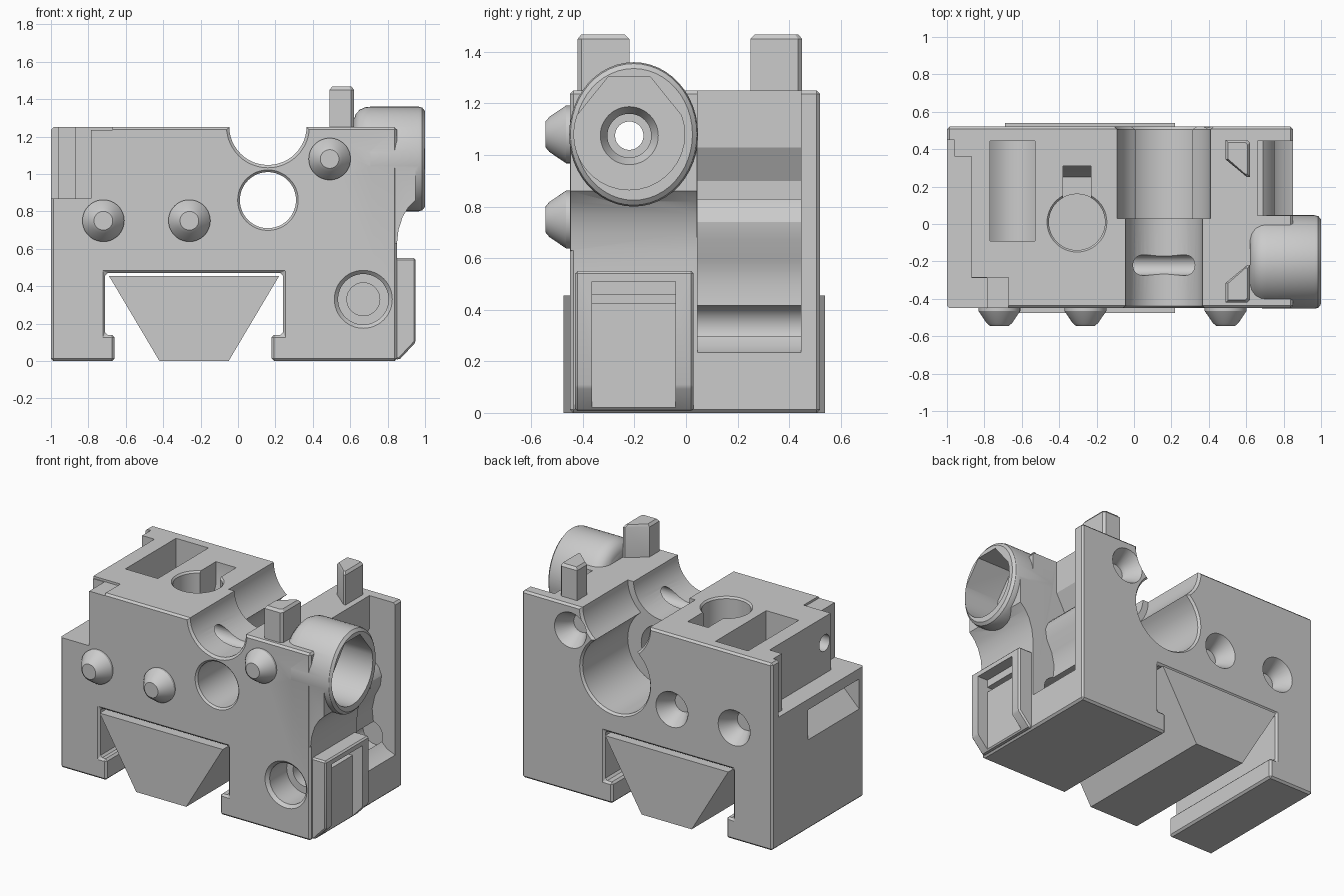
import bpy, bmesh, math

if "Cube" in bpy.data.objects:
    bpy.data.objects.remove(bpy.data.objects["Cube"], do_unlink=True)

grey = bpy.data.materials.new("plain_grey")
grey.use_nodes = True
COLOUR = (0.6, 0.6, 0.6, 1)
grey.diffuse_color = COLOUR
grey.node_tree.nodes["Principled BSDF"].inputs["Base Color"].default_value = COLOUR

# How (u, v, offset) maps to x, y, z for each extrusion axis
PLACE = {"X": lambda u, v, w: (w, u, v),
         "Y": lambda u, v, w: (u, w, v),
         "Z": lambda u, v, w: (u, v, w)}


def loft(name, axis, sections):
    """Closed solid through sections of (offset, outline)."""
    bm = bmesh.new()
    rings = [[bm.verts.new(PLACE[axis](u, v, w)) for u, v in pts] for w, pts in sections]
    n = len(rings[0])
    for a, b in zip(rings, rings[1:]):
        for i in range(n):
            j = (i + 1) % n
            bm.faces.new((a[i], a[j], b[j], b[i]))
    bm.faces.new(rings[0])
    bm.faces.new(rings[-1])
    bmesh.ops.recalc_face_normals(bm, faces=bm.faces)
    mesh = bpy.data.meshes.new(name)
    bm.to_mesh(mesh)
    bm.free()
    mesh.materials.append(grey)
    obj = bpy.data.objects.new(name, mesh)
    bpy.context.collection.objects.link(obj)
    return obj


def prism(name, axis, pts, a, b):
    return loft(name, axis, [(a, pts), (b, pts)])


def rect(u0, u1, v0, v1):
    return [(u0, v0), (u1, v0), (u1, v1), (u0, v1)]


def oval(u, v, ru, rv, n=48):
    return [(u + ru * math.cos(math.tau * i / n), v + rv * math.sin(math.tau * i / n))
            for i in range(n)]


def turned(name, axis, u, v, steps, stretch=1.0):
    """Round solid from steps of (offset, radius)."""
    return loft(name, axis, [(w, oval(u, v, r, r * stretch)) for w, r in steps])


def apply(obj, mod):
    bpy.context.view_layer.objects.active = obj
    with bpy.context.temp_override(object=obj, active_object=obj):
        bpy.ops.object.modifier_apply(modifier=mod.name)


def chamfer(obj, width):
    mod = obj.modifiers.new("chamfer", "BEVEL")
    mod.width, mod.segments = width, 1
    mod.limit_method, mod.angle_limit = "ANGLE", math.radians(40)
    apply(obj, mod)


def combine(target, other, operation):
    mod = target.modifiers.new("combine", "BOOLEAN")
    mod.operation, mod.object, mod.solver = operation, other, "EXACT"
    apply(target, mod)
    bpy.data.objects.remove(other, do_unlink=True)


def cut(other):
    combine(body, other, "DIFFERENCE")


def add(other):
    combine(body, other, "UNION")


# Main block with the lipped channel underneath
body = prism("main_block", "Y", [
    (-1, 0), (-.66, 0), (-.66, .14), (-.71, .14), (-.71, .47), (.24, .47),
    (.24, .14), (.18, .14), (.18, 0), (.85, 0), (.85, 1.25), (-1, 1.25)], -.45, .52)
chamfer(body, .013)

# Open pocket with a curved back in the left end
cut(prism("end_pocket", "Y", [
    (.9, 1.3), (.66, 1.3), (.66, 1.03), (.59, .9), (.59, .83), (.69, .83), (.73, .79),
    (.75, .74), (.74, .67), (.7, .59), (.68, .5), (.69, .41), (.73, .32), (.79, .26),
    (.85, .235), (.9, .235)], .045, .445))

# Collar and the flared neck that carries it
add(prism("neck", "Y", [
    (.7, .6), (.85, .63), (.858, .7), (.88, .77), (.91, .82), (.95, .86),
    (.95, 1.08), (.7, 1.08)], -.448, .043))
add(turned("collar", "X", -.203, 1.08, [
    (.62, .19), (.63, .215), (.65, .235), (.68, .247), (.71, .25), (.965, .25),
    (.985, .245), (1, .228)], 1.12))

# Clip frame on the left end
frame = prism("clip_frame", "Y", [
    (.83, .02), (.86, .004), (.95, .1), (.95, .55), (.83, .55)], -.43, .03)
chamfer(frame, .01)
add(frame)
cut(prism("clip_recess", "X", rect(-.365, -.04, -.1, .51), .875, 1.1))
cut(prism("clip_slot", "X", rect(-.365, -.04, .425, .46), .82, 1.1))

# Collar socket: round below, two flats and a level top above
socket = [(-.22 + .215 * math.cos(math.radians(a)), 1.08 + .215 * math.sin(math.radians(a)))
          for a in range(-200, 21, 10)]
socket += [(-.14, 1.305), (-.3, 1.305)]
cut(prism("collar_socket", "X", socket, .74, 1.1))
cut(turned("cross_bore", "X", -.22, 1.075, [
    (-1.1, .055), (.6, .055), (.6, .085), (.69, .085), (.75, .118)]))

# Rod groove in the top and the bore below it, both wider at the back
cut(turned("front_groove", "Y", .16, 1.255, [(-.5, .222), (-.45, .222), (-.438, .207), (.1, .207)]))
cut(turned("back_groove", "Y", .16, 1.255, [(.03, .25), (.505, .25), (.52, .265), (.6, .265)]))
cut(turned("front_bore", "Y", .16, .86, [(-.5, .162), (-.45, .162), (-.438, .15), (.1, .15)]))
cut(turned("back_bore", "Y", .16, .86, [(.03, .25), (.505, .25), (.52, .262), (.6, .262)]))

# Counterbored screw hole at the lower left
cut(turned("screw_hole", "Y", .67, .33, [
    (-.5, .155), (-.45, .155), (-.43, .135), (-.25, .135), (-.25, .088), (.49, .088)]))

# Screw bosses in front with tapered sinks behind
for x, z in ((-.72, .75), (-.26, .75), (.49, 1.08)):
    add(turned("boss", "Y", x, z, [(-.4, .112), (-.465, .112), (-.53, .068), (-.545, .05)]))
    cut(turned("sink", "Y", x, z, [(.4, .06), (.43, .065), (.52, .118), (.6, .118)]))

# Stepped shoulder at the right end, leaving the back wall
cut(prism("shoulder", "Z", [(-1.1, -.5), (-.785, -.5), (-.785, -.29), (-.87, -.29),
                            (-.87, .36), (-.96, .36), (-.96, .45), (-1.1, .45)], .87, 1.4))
cut(prism("shoulder_ledge", "Z", rect(-.9, -.67, -.5, -.285), 1.235, 1.4))

# Slot with sloping floor in the right end
cut(prism("end_slot", "Y", [(-1.1, .6), (-1, .6), (-.88, .72), (-.88, .8), (-1.1, .8)], -.4, .14))

# Top openings: long pocket, and a round well with a nut slot
cut(prism("long_pocket", "Y", [
    (-.77, 1.4), (-.77, .99), (-.72, .95), (-.65, .935), (-.58, .95), (-.53, .99),
    (-.53, 1.4)], -.09, .445))
cut(turned("round_well", "Z", -.305, .01, [(.88, .15), (1.238, .15), (1.25, .16), (1.4, .16)]))
cut(prism("nut_slot", "X", [(0, .95), (.25, .95), (.31, 1.1), (.31, 1.4), (0, 1.4)], -.38, -.23))

# Two angled posts on top, mirrored front to back
for name, mid, side, reach in (("front_post", -.42, 1, .2), ("back_post", .45, -1, .2)):
    outline = [(.49, mid), (.605, mid), (.62, mid + side * .015),
               (.62, mid + side * reach), (.605, mid + side * reach), (.49, mid + side * .105)]
    inner = [(.555 + (u - .555) * .8, mid + side * .09 + (v - mid - side * .09) * .85)
             for u, v in outline]
    post = loft(name, "Z", [(1.2, outline), (1.45, outline), (1.467, inner)])
    add(post)

# Wedge standing loose in the channel
wedge = prism("support_wedge", "Y", [(-.42, 0), (-.05, 0), (.22, .455), (-.69, .455)], -.475, .54)

# Smooth round surfaces, keep edges crisp
for obj in (body, wedge):
    bpy.ops.object.select_all(action="DESELECT")
    obj.select_set(True)
    bpy.context.view_layer.objects.active = obj
    bpy.ops.object.shade_smooth_by_angle(angle=math.radians(28))
